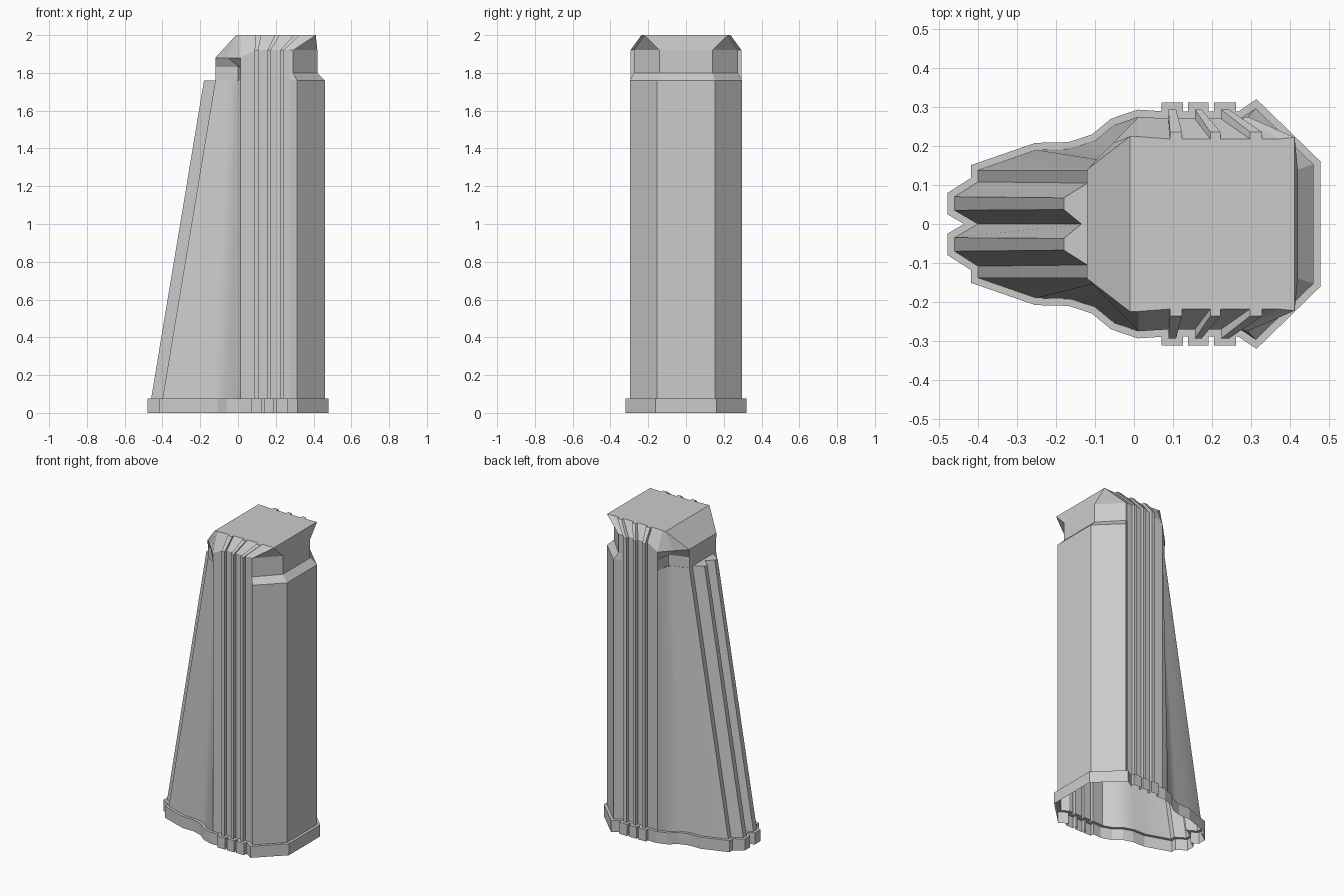
import bpy, math
from mathutils import Vector

if "Cube" in bpy.data.objects:
    bpy.data.objects.remove(bpy.data.objects["Cube"])


def mirror_ring(half):
    """Close a half outline (y >= 0) into a full ring about the x axis."""
    other = [(p[0], -p[1], *p[2:]) for p in reversed(half) if p[1] > 1e-6]
    return list(half) + other


def offset(ring, d):
    """Mitred outward offset of a 2D ring (ring runs clockwise from above)."""
    out = []
    for i, p in enumerate(ring):
        a, b, c = Vector(ring[i - 1]), Vector(p), Vector(ring[(i + 1) % len(ring)])
        e1, e2 = (b - a).normalized(), (c - b).normalized()
        n1, n2 = Vector((-e1.y, e1.x)), Vector((-e2.y, e2.x))
        m = b + (n1 + n2) * (d / max(0.5, 1 + n1.dot(n2)))
        out.append((m.x, m.y))
    return out


def at(ring, z):
    return [(x, y, z) for x, y in ring]


def loft(name, rings, caps=(), smooth=None):
    """Skin equal-length rings bottom to top; caps are index lists."""
    n = len(rings[0])
    verts = [v for r in rings for v in r]
    faces = [(k * n + i, (k + 1) * n + i, (k + 1) * n + (i + 1) % n, k * n + (i + 1) % n)
             for k in range(len(rings) - 1) for i in range(n)]
    faces += [tuple(c) for c in caps]
    me = bpy.data.meshes.new(name)
    me.from_pydata(verts, [], faces)
    import bmesh
    bm = bmesh.new()
    bm.from_mesh(me)
    bmesh.ops.remove_doubles(bm, verts=bm.verts, dist=0.0005)
    bmesh.ops.recalc_face_normals(bm, faces=bm.faces)
    bm.to_mesh(me)
    bm.free()
    ob = bpy.data.objects.new(name, me)
    bpy.context.collection.objects.link(ob)
    if smooth:
        bpy.ops.object.select_all(action='DESELECT')
        ob.select_set(True)
        bpy.context.view_layer.objects.active = ob
        bpy.ops.object.shade_smooth_by_angle(angle=math.radians(smooth))
    return ob


# Vertical ribs along each side
GAP, RIB = 0.27, 0.294
ribs = []
for x0, x1 in ((0.088, 0.108), (0.156, 0.173), (0.223, 0.243)):
    ribs += [(x0, GAP), (x0, RIB), (x1, RIB), (x1, GAP)]
ribs.append((0.272, GAP))
nose = [(0.312, 0.297), (0.46, 0.153)]

# Body outline at the foot and at the shoulder (double spine, flared flank, ribs, nose)
foot = [(-0.40, 0), (-0.46, 0.035), (-0.46, 0.07), (-0.40, 0.108), (-0.40, 0.138),
        (-0.25, 0.19), (-0.165, 0.192), (-0.10, 0.213), (-0.05, 0.254),
        (0.012, 0.275)] + ribs + nose
shoulder = [(-0.135, 0), (-0.18, 0.037), (-0.18, 0.067), (-0.12, 0.105), (-0.12, 0.138),
            (-0.09, 0.15), (-0.06, 0.16), (-0.03, 0.17), (0.0, 0.19),
            (0.012, 0.275)] + ribs + nose
foot, shoulder = mirror_ring(foot), mirror_ring(shoulder)
n = len(foot)

# Tower body, with only the spine capped at the top
spine_cap = [n + i % n for i in (0, 1, 2, 3, 4, n - 4, n - 3, n - 2, n - 1)]
loft("tower_body", [at(foot, 0.075), at(shoulder, 1.76)], [spine_cap], smooth=30)

# Plinth band around the foot, hollow underneath
skirt = offset(foot, 0.018)
loft("plinth", [at(skirt, 0), at(skirt, 0.075), at(foot, 0.075)])

# Head: recessed neck, flared corners and sloped crown
def fan(x):
    return 0.08 + (x - 0.08) * 1.52

neck_nose = [(0.292, 0.275), (0.42, 0.14)]
back_low = [(-0.12, 0.138), (0.0, 0.18), (0.012, 0.275)]
l0 = [(x, y, 1.76) for x, y in back_low + ribs + nose]
l1 = ([(x, y, 1.83) for x, y in back_low] + [(x, y, 1.80) for x, y in ribs + neck_nose])
l2 = ([(-0.12, 0.14, 1.88), (-0.054, 0.207, 1.88), (0.012, 0.275, 1.88)]
      + [(x, y, 1.92) for x, y in ribs + neck_nose])
l3 = ([(-0.01, 0.225, 2), (-0.01, 0.225, 2), (0.012, 0.224, 2)]
      + [(fan(x), 0.236 if y == RIB else 0.218, 2) for x, y in ribs]
      + [(0.412, 0.222, 2)] * 2)
rings = [mirror_ring(r) for r in (l0, l1, l2, l3)]
m = len(rings[0])
head_cap = [3 * m + i for i in range(m)]
loft("tower_head", rings, [head_cap])
